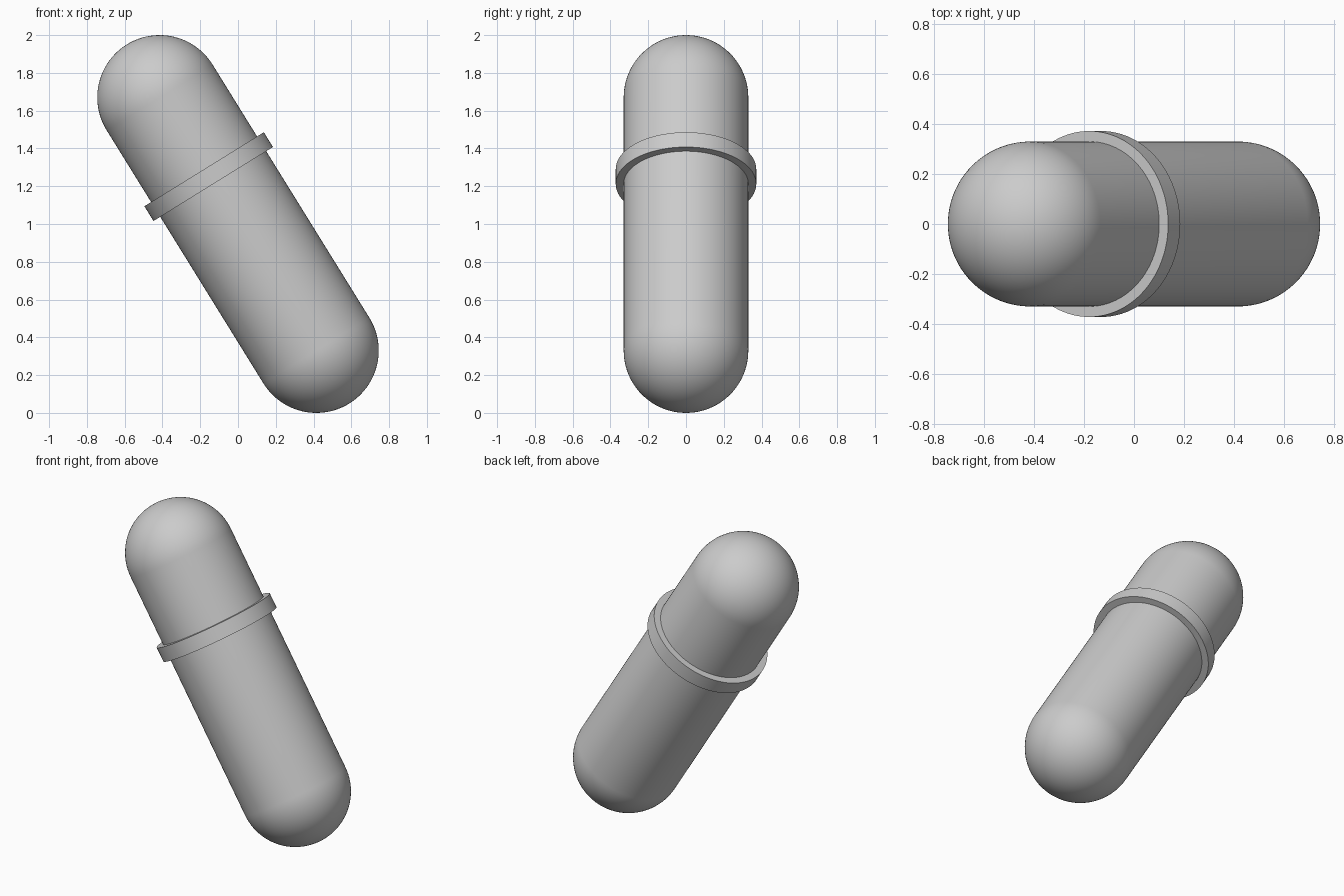
import bpy, bmesh, math
from mathutils import Matrix, Vector

if "Cube" in bpy.data.objects:
    bpy.data.objects.remove(bpy.data.objects["Cube"])

R = 0.33                                  # capsule radius
END = Vector((-0.415, 0, 0.67))           # upper cap centre relative to the middle
HALF = END.length
PLACE = Matrix.Translation((0, 0, 1)) @ END.to_track_quat('Z', 'Y').to_matrix().to_4x4()

grey = bpy.data.materials.new("plain grey")
grey.diffuse_color = (0.6, 0.6, 0.6, 1)
grey.use_nodes = True
grey.node_tree.nodes["Principled BSDF"].inputs["Base Color"].default_value = grey.diffuse_color


def lathe(name, profile, closed=False, steps=96):
    """Revolve (radius, height) points around the tilted axis."""
    bm = bmesh.new()
    verts = [bm.verts.new((r, 0, z)) for r, z in profile]
    edges = [bm.edges.new(p) for p in zip(verts, verts[1:])]
    if closed:
        edges.append(bm.edges.new((verts[-1], verts[0])))
    bmesh.ops.spin(bm, geom=verts + edges, axis=(0, 0, 1), cent=(0, 0, 0),
                   angle=2 * math.pi, steps=steps)
    bmesh.ops.remove_doubles(bm, verts=bm.verts, dist=1e-5)
    bmesh.ops.recalc_face_normals(bm, faces=bm.faces)
    mesh = bpy.data.meshes.new(name)
    bm.to_mesh(mesh)
    bm.free()
    mesh.transform(PLACE)
    mesh.materials.append(grey)
    obj = bpy.data.objects.new(name, mesh)
    bpy.context.collection.objects.link(obj)
    bpy.ops.object.select_all(action='DESELECT')
    obj.select_set(True)
    bpy.context.view_layer.objects.active = obj
    bpy.ops.object.shade_smooth_by_angle(angle=math.radians(30))
    return obj


# Capsule body: straight tube with a hemisphere on each end
N = 24
lower = [(R * math.sin(a), -HALF - R * math.cos(a))
         for a in (i * math.pi / 2 / N for i in range(N + 1))]
upper = [(r, -z) for r, z in reversed(lower)]
lathe("capsule_body", lower + upper)

# Raised collar band above the middle
MID, W, OUT = 0.295, 0.046, 0.372
lathe("collar_band", [(R - 0.01, MID - W), (OUT, MID - W),
                      (OUT, MID + W), (R - 0.01, MID + W)], closed=True)
